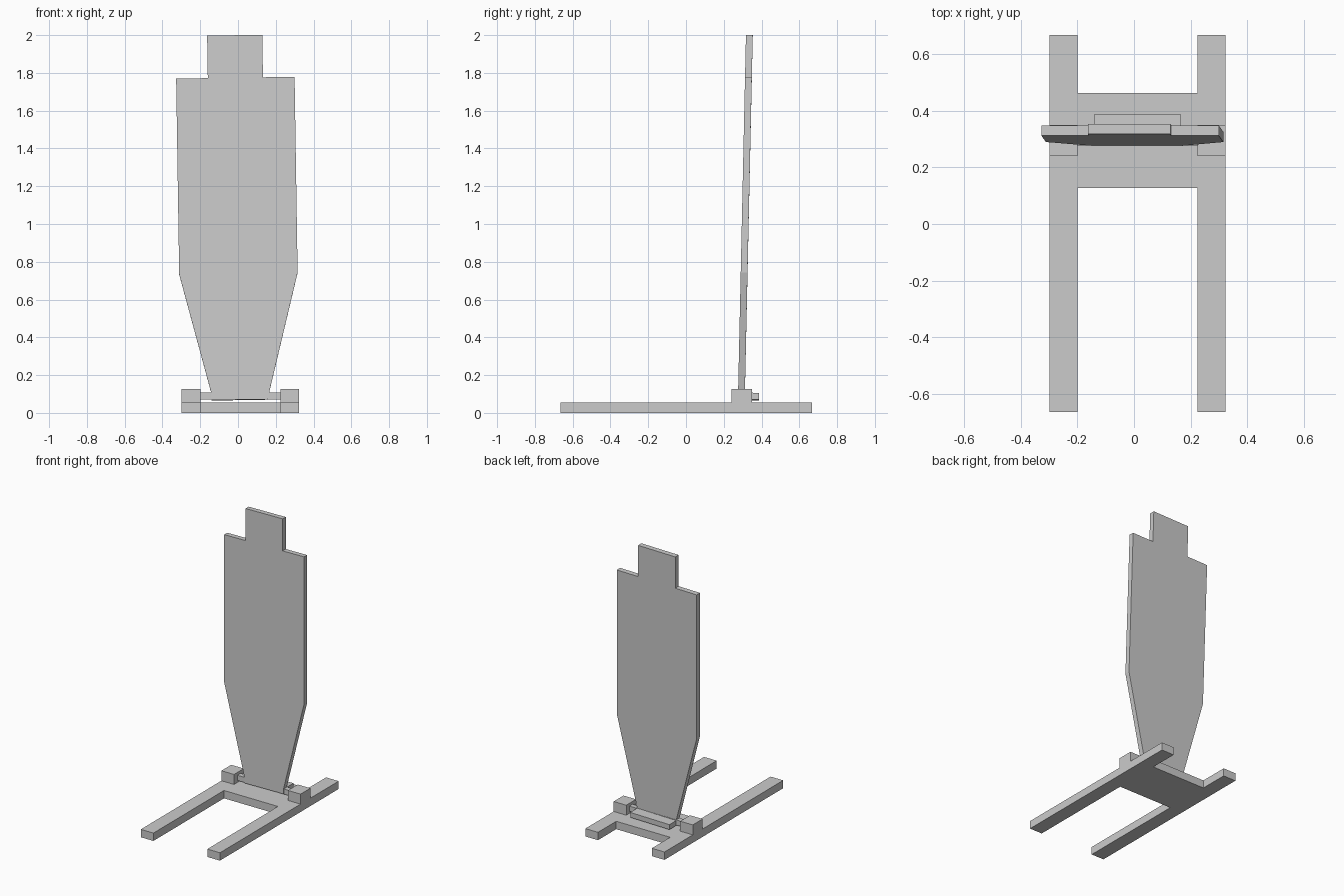
import bpy
from mathutils import Matrix

if "Cube" in bpy.data.objects:
    bpy.data.objects.remove(bpy.data.objects["Cube"])


def mesh_object(name, verts, faces):
    me = bpy.data.meshes.new(name)
    me.from_pydata(verts, [], faces)
    ob = bpy.data.objects.new(name, me)
    bpy.context.collection.objects.link(ob)
    return ob


def prism(name, outline, a, b, axis):
    """Extrude a counter-clockwise 2D outline; axis 'z' uses (x, y), axis 'y' uses (x, z)."""
    n = len(outline)
    if axis == 'z':
        verts = [(p, q, h) for h in (a, b) for p, q in outline]
    else:
        verts = [(p, h, q) for h in (b, a) for p, q in outline]
    faces = [tuple(reversed(range(n))), tuple(range(n, 2 * n))]
    faces += [(i, (i + 1) % n, n + (i + 1) % n, n + i) for i in range(n)]
    return mesh_object(name, verts, faces)


def box(name, x0, x1, y0, y1, z0, z1):
    return prism(name, [(x0, y0), (x1, y0), (x1, y1), (x0, y1)], z0, z1, 'z')


# H-shaped floor frame
XL, XR, CX = 0.099, 0.212, 0.0125
half = [(XR + XL, -0.665), (XR + XL, 0.668), (XR, 0.668), (XR, 0.463)]
quarter = [(XR, 0.128), (XR, -0.665)]
outline = quarter + half + [(-x, y) for x, y in reversed(half)] + [(-x, y) for x, y in reversed(quarter)]
prism("floor_frame", [(x + CX, y) for x, y in outline], 0, 0.056, 'z')

# Bearing blocks on both rails
for side, x0 in (("left", CX - XR - XL), ("right", CX + XR)):
    box(side + "_bearing_block", x0, x0 + XL, 0.24, 0.35, 0.056, 0.127)

# Pivot bar between the blocks
box("pivot_bar", CX - XR, CX + XR, 0.278, 0.314, 0.07, 0.107)

# Silhouette board, leaning slightly back and sideways
right = [(0.154, 0), (0.154, 0.04), (0.3135, 0.668), (0.3135, 1.705), (0.146, 1.705), (0.146, 1.93)]
board = prism("target_board", right + [(-x, z) for x, z in reversed(right)], 0, 0.036, 'y')

# Foot ledge behind the board
ledge = box("foot_ledge", -0.154, 0.154, 0.036, 0.112, 0, 0.036)

tilt = (Matrix.Translation((CX, 0.275, 0.07))
        @ Matrix.Rotation(-0.0155, 4, 'Y') @ Matrix.Rotation(-0.022, 4, 'X'))
for ob in (board, ledge):
    ob.matrix_world = tilt
